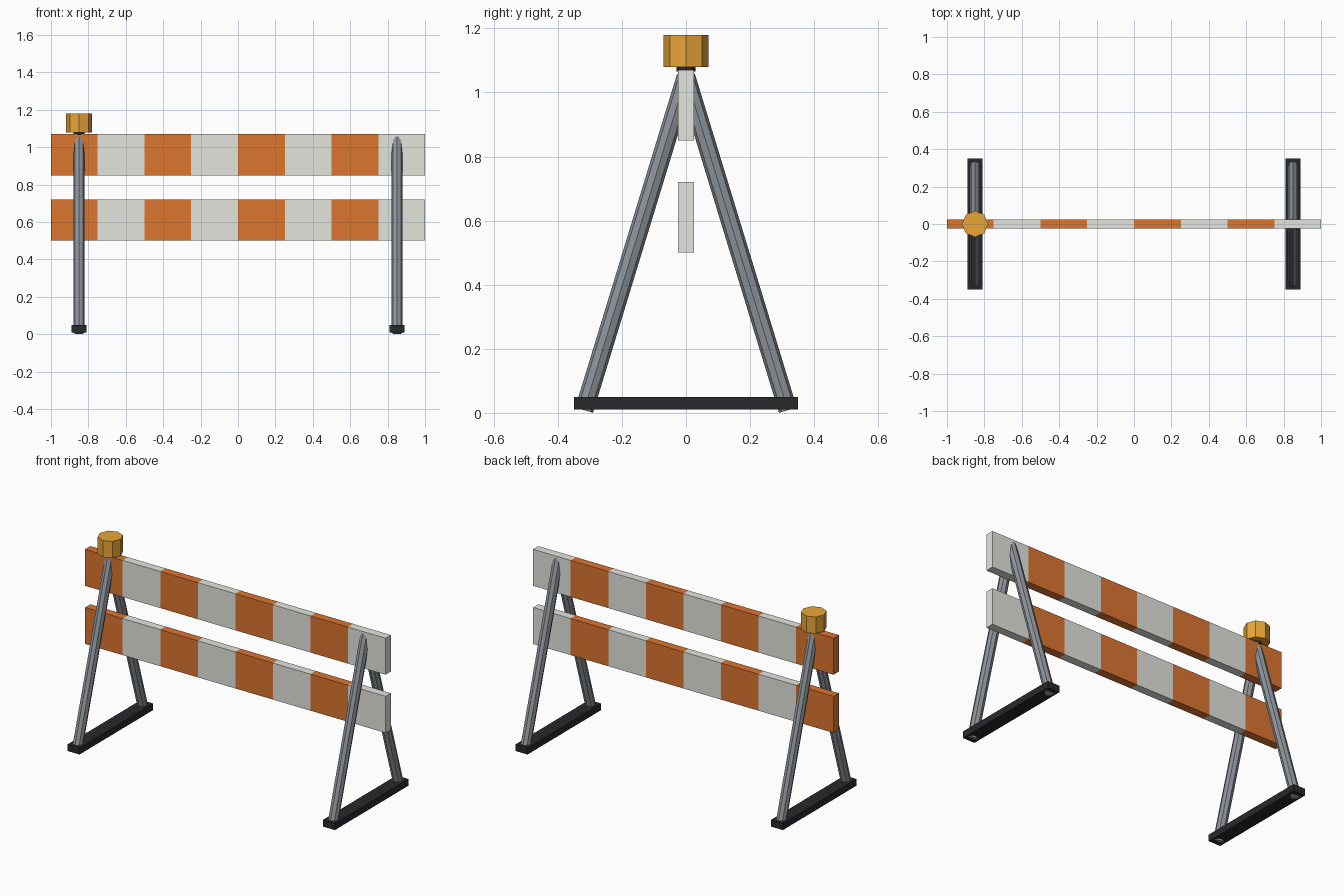
import bpy, bmesh
from math import atan2, hypot

if "Cube" in bpy.data.objects:
    bpy.data.objects.remove(bpy.data.objects["Cube"])


def material(name, rgb):
    m = bpy.data.materials.new(name)
    m.diffuse_color = (*rgb, 1)
    m.use_nodes = True
    m.node_tree.nodes["Principled BSDF"].inputs["Base Color"].default_value = m.diffuse_color
    return m


ORANGE = material("orange", (0.72, 0.18, 0.03))
WHITE = material("white", (0.78, 0.78, 0.74))
STEEL = material("steel", (0.27, 0.30, 0.33))
RUBBER = material("rubber", (0.02, 0.022, 0.024))
AMBER = material("amber", (0.82, 0.38, 0.04))


def box(name, center, size, *mats):
    bpy.ops.mesh.primitive_cube_add(size=1, location=center)
    ob = bpy.context.object
    ob.name = name
    ob.scale = size
    bpy.ops.object.transform_apply(location=False, rotation=False, scale=True)
    for m in mats:
        ob.data.materials.append(m)
    return ob


def tube(name, center, radius, depth, mat, tilt=0):
    bpy.ops.mesh.primitive_cylinder_add(vertices=8, radius=radius, depth=depth,
                                        location=center, rotation=(tilt, 0, 0))
    ob = bpy.context.object
    ob.name = name
    ob.data.materials.append(mat)
    return ob


def striped_board(name, z):
    ob = box(name, (0, 0, z), (2, 0.05, 0.22), ORANGE, WHITE)
    bm = bmesh.new()
    bm.from_mesh(ob.data)
    # slice into eight stripes and alternate the colours
    for i in range(1, 8):
        bmesh.ops.bisect_plane(bm, geom=bm.verts[:] + bm.edges[:] + bm.faces[:],
                               plane_co=(-1 + i * 0.25, 0, 0), plane_no=(1, 0, 0))
    for f in bm.faces:
        stripe = min(7, int((f.calc_center_median().x + 1) / 0.25))
        f.material_index = stripe % 2
    bm.to_mesh(ob.data)
    bm.free()


# striped boards
striped_board("upper_board", 0.96)
striped_board("lower_board", 0.61)

# A-frame legs and rubber feet at both ends
spread, low, high = 0.318, 0.0085, 1.05
for side, x in (("left", -0.85), ("right", 0.85)):
    box(side + "_foot", (x, 0, 0.03), (0.08, 0.7, 0.04), RUBBER)
    for end, s in (("front", -1), ("back", 1)):
        tube(f"{side}_{end}_leg", (x, s * spread / 2, (low + high) / 2), 0.029,
             hypot(spread, high - low), STEEL, s * atan2(spread, high - low))

# warning lamp on the left end
tube("lamp_collar", (-0.85, 0, 1.075), 0.03, 0.02, RUBBER)
tube("warning_lamp", (-0.85, 0, 1.13), 0.07, 0.10, AMBER)
